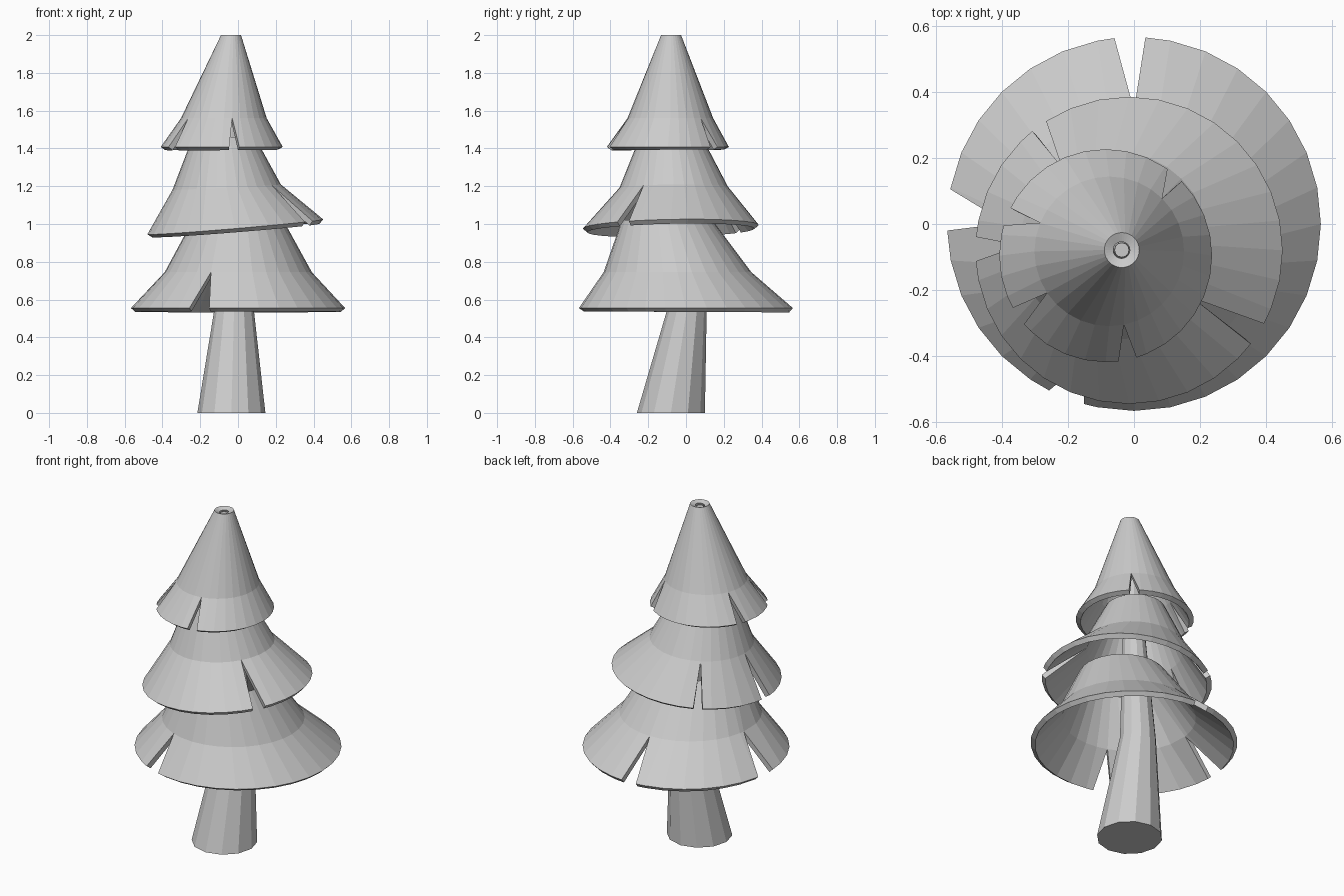
import bpy, bmesh
from math import cos, sin, radians

if "Cube" in bpy.data.objects:
    bpy.data.objects.remove(bpy.data.objects["Cube"])

SEG = 32


def finish(name, bm):
    bmesh.ops.recalc_face_normals(bm, faces=bm.faces)
    me = bpy.data.meshes.new(name)
    bm.to_mesh(me)
    bm.free()
    ob = bpy.data.objects.new(name, me)
    bpy.context.collection.objects.link(ob)
    return ob


def ring_point(ring, deg):
    # ring: centre x, y, z, radius, tilt along x, tilt along y
    cx, cy, cz, r, tx, ty = ring
    dx, dy = r * cos(radians(deg)), r * sin(radians(deg))
    return cx + dx, cy + dy, cz + tx * dx + ty * dy


def foliage_tier(name, rim, mid, top, notches):
    """Flared shell; each notch splits one rim vertex into two spread ones.
    notches: vertex index -> (first rim angle, second rim angle, apex angle)"""
    bm = bmesh.new()
    step = 360 / SEG
    lo_in, lo_out, mids, tops = [], [], [], []
    for k in range(SEG):
        a = k * step
        n = notches.get(k)
        first = bm.verts.new(ring_point(rim, n[0] if n else a))
        lo_in.append(first)
        lo_out.append(bm.verts.new(ring_point(rim, n[1])) if n else first)
        mids.append(bm.verts.new(ring_point(mid, n[2] if n else a)))
        tops.append(bm.verts.new(ring_point(top, a)))
    for k in range(SEG):
        j = (k + 1) % SEG
        bm.faces.new((lo_out[k], lo_in[j], mids[j], mids[k]))
        bm.faces.new((mids[k], mids[j], tops[j], tops[k]))
    bm.normal_update()
    ob = finish(name, bm)
    # Make sure the shell thickens inwards
    me = ob.data
    if me.polygons[0].normal.z < 0:
        me.flip_normals()
    mod = ob.modifiers.new("thickness", 'SOLIDIFY')
    mod.thickness = 0.03
    mod.offset = -1
    return ob


# Foliage skirts, bottom to top
foliage_tier("lower_foliage",
             (0, 0, 0.555, 0.567, 0, 0),
             (0, -0.045, 0.745, 0.391, 0, 0),
             (0, -0.1, 1.02, 0.24, 0, 0),
             {8: (86.5, 96, 90), 16: (169.3, 182, 173), 22: (243, 254.4, 248.5)})
foliage_tier("middle_foliage",
             (-0.015, -0.08, 0.985, 0.466, 0.085, 0.02),
             (-0.06, -0.065, 1.195, 0.287, 0.05, 0.01),
             (-0.075, -0.08, 1.46, 0.165, 0, 0),
             {29: (322.5, 331.5, 326.25), 11: (122.7, 129, 123.75),
              16: (175, 184, 180)})
foliage_tier("upper_foliage",
             (-0.086, -0.096, 1.408, 0.323, 0, 0),
             (-0.075, -0.083, 1.56, 0.227, 0, 0),
             (-0.037, -0.079, 2.0, 0.053, 0, 0),
             {4: (44.4, 54.4, 45), 14: (153.4, 163.5, 157.5),
              19: (209.4, 220, 213.75), 25: (277, 286.8, 281.25)})

# Bent tapering trunk running up through the foliage
bm = bmesh.new()
sides = 12
path = [(-0.035, -0.08, 0, 0.18, 0, 0), (-0.02, 0.01, 0.58, 0.1, 0, 0),
        (-0.037, -0.079, 1.98, 0.022, 0, 0)]
rings = [[bm.verts.new(ring_point(p, 360 * i / sides)) for i in range(sides)]
         for p in path]
for a, b in zip(rings, rings[1:]):
    for i in range(sides):
        j = (i + 1) % sides
        bm.faces.new((a[i], a[j], b[j], b[i]))
bm.faces.new(rings[0][::-1])
bm.faces.new(rings[-1])
finish("trunk", bm)
